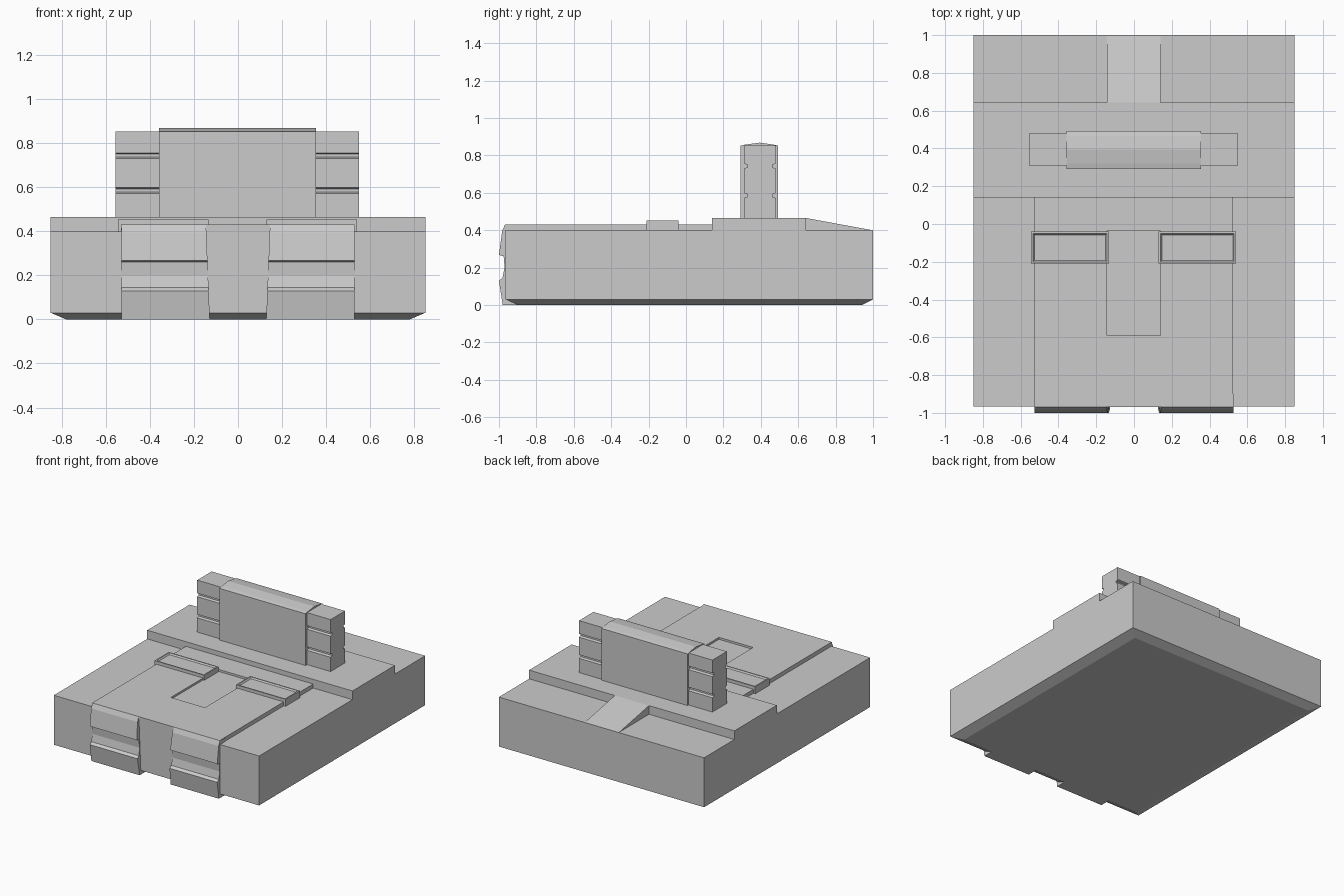
import bpy, bmesh

if "Cube" in bpy.data.objects:
    bpy.data.objects.remove(bpy.data.objects["Cube"])


def finish(name, bm):
    bmesh.ops.recalc_face_normals(bm, faces=bm.faces)
    me = bpy.data.meshes.new(name)
    bm.to_mesh(me)
    bm.free()
    ob = bpy.data.objects.new(name, me)
    bpy.context.collection.objects.link(ob)
    return ob


def box_bm(x0, x1, y0, y1, z0, z1):
    bm = bmesh.new()
    bmesh.ops.create_cube(bm, size=1)
    for v in bm.verts:
        v.co.x = x1 if v.co.x > 0 else x0
        v.co.y = y1 if v.co.y > 0 else y0
        v.co.z = z1 if v.co.z > 0 else z0
    return bm


def box(name, *dims):
    return finish(name, box_bm(*dims))


def extrude_yz(name, profile, x0, x1):
    """Extrude a (y, z) profile along x; x0 and x1 may be functions of z."""
    bm = bmesh.new()
    ends = []
    for x in (x0, x1):
        ends.append([bm.verts.new((x(z) if callable(x) else x, y, z)) for y, z in profile])
    a, b = ends
    bm.faces.new(a)
    bm.faces.new(b)
    n = len(profile)
    for i in range(n):
        j = (i + 1) % n
        bm.faces.new((a[i], a[j], b[j], b[i]))
    return finish(name, bm)


# Base slab with chamfered underside
bm = box_bm(-0.85, 0.85, -0.965, 1.0, 0.03, 0.40)
bottom = min(bm.faces, key=lambda f: f.calc_center_median().z)
low = bmesh.ops.extrude_face_region(bm, geom=[bottom])["geom"]
bmesh.ops.delete(bm, geom=[bottom], context="FACES")
for v in [g for g in low if isinstance(g, bmesh.types.BMVert)]:
    v.co.x = 0.78 if v.co.x > 0 else -0.78
    v.co.y = 0.94 if v.co.y > 0 else -0.90
    v.co.z = 0.0
finish("base", bm)

# Raised cross band and rear ramp
box("cross_band", -0.85, 0.85, 0.14, 0.642, 0.39, 0.465)
extrude_yz("rear_ramp", [(0.63, 0.39), (0.63, 0.465), (0.642, 0.465), (0.995, 0.40), (0.995, 0.39)],
           -0.143, 0.14)

# Front deck plate with shallow recess
deck = box("deck_plate", -0.53, 0.525, -0.968, 0.145, 0.39, 0.43)
cutter = box("recess_cutter", -0.143, 0.14, -0.59, -0.036, 0.415, 0.5)
cutter.hide_render = True
mod = deck.modifiers.new("recess", "BOOLEAN")
mod.operation = "DIFFERENCE"
mod.object = cutter
mod.solver = "EXACT"
dg = bpy.context.evaluated_depsgraph_get()
cut_mesh = bpy.data.meshes.new_from_object(deck.evaluated_get(dg))
deck.modifiers.clear()
deck.data = cut_mesh
bpy.data.objects.remove(cutter)

# Two dished bars on the deck
for side, x0, x1 in (("left", -0.545, -0.133), ("right", 0.13, 0.54)):
    bm = box_bm(x0, x1, -0.21, -0.04, 0.395, 0.453)
    top = max(bm.faces, key=lambda f: f.calc_center_median().z)
    bmesh.ops.inset_region(bm, faces=[top], thickness=0.014)
    bmesh.ops.inset_region(bm, faces=[top], thickness=0.010, depth=-0.010)
    finish("deck_bar_" + side, bm)

# Two grooved front blocks, inner sides tapering toward the middle at the bottom
front = [(-0.90, 0.0), (-0.90, 0.425), (-0.968, 0.43), (-0.983, 0.395), (-1.0, 0.268),
         (-0.975, 0.26), (-0.970, 0.20), (-0.981, 0.145), (-1.0, 0.13), (-0.98, 0.0)]
for side, s in (("left", -1), ("right", 1)):
    extrude_yz("front_block_" + side, front, s * 0.528,
               lambda z, s=s: s * (0.128 + 0.04 * z))

# Upright centre block with ridged top
extrude_yz("tower_core", [(0.292, 0.46), (0.292, 0.852), (0.32, 0.858), (0.395, 0.868),
                          (0.465, 0.858), (0.492, 0.852), (0.492, 0.46)], -0.358, 0.355)

# Tower side wings with two notches front and back
y0, y1, d = 0.31, 0.48, 0.018
front_side = [(y0, 0.46)]
for z in (0.585, 0.743):
    front_side += [(y0, z - 0.013), (y0 + d, z - 0.007), (y0 + d, z + 0.007), (y0, z + 0.013)]
front_side.append((y0, 0.854))
wing = front_side + [(y0 + y1 - y, z) for y, z in reversed(front_side)]
for side, x0, x1 in (("left", -0.555, -0.35), ("right", 0.35, 0.55)):
    extrude_yz("tower_wing_" + side, wing, x0, x1)
